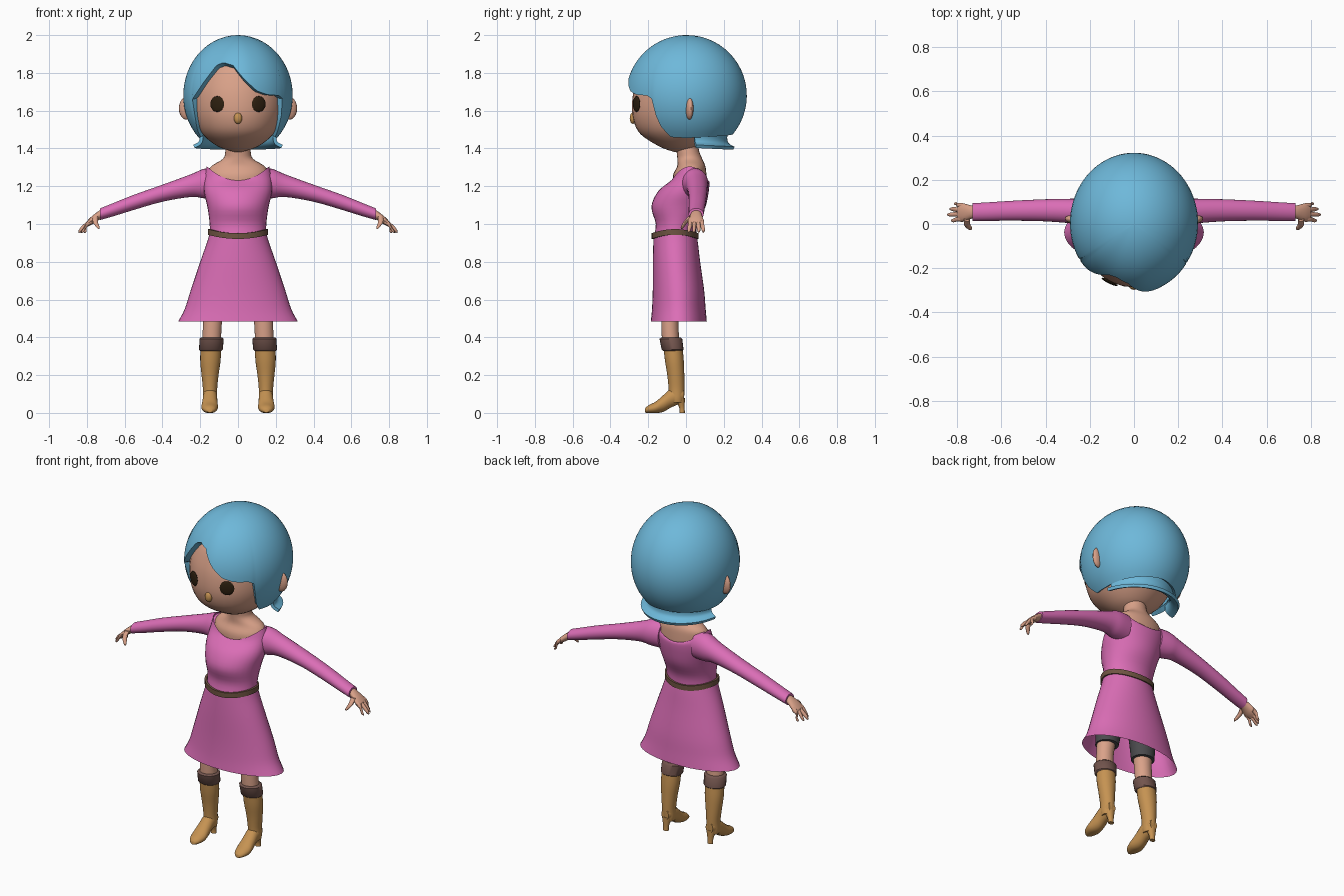
import bpy, bmesh
from math import sin, cos, pi, radians, degrees, acos, exp
from mathutils import Vector, Matrix

cube = bpy.data.objects.get("Cube")
if cube:
    bpy.data.objects.remove(cube, do_unlink=True)


def material(name, rgb):
    m = bpy.data.materials.new(name)
    m.use_nodes = True
    m.diffuse_color = (*rgb, 1)
    bsdf = m.node_tree.nodes["Principled BSDF"]
    bsdf.inputs["Base Color"].default_value = (*rgb, 1)
    bsdf.inputs["Roughness"].default_value = 0.8
    return m


SKIN = material("skin", (0.70, 0.36, 0.25))
HAIR = material("blue hair", (0.155, 0.48, 0.70))
PINK = material("pink cloth", (0.71, 0.155, 0.47))
TAN = material("tan leather", (0.56, 0.29, 0.085))
CUFF = material("brown cuff", (0.17, 0.09, 0.075))
BELT = material("belt brown", (0.16, 0.09, 0.055))
DARK = material("eye brown", (0.026, 0.014, 0.005))
GREY = material("grey shorts", (0.07, 0.07, 0.075))


def finish(name, bm, mat, mirror=False, thick=0):
    bmesh.ops.remove_doubles(bm, verts=bm.verts, dist=1e-5)
    bmesh.ops.recalc_face_normals(bm, faces=bm.faces)
    me = bpy.data.meshes.new(name)
    bm.to_mesh(me)
    bm.free()
    me.materials.append(mat)
    me.polygons.foreach_set("use_smooth", [True] * len(me.polygons))
    me.set_sharp_from_angle(angle=radians(45))
    ob = bpy.data.objects.new(name, me)
    bpy.context.collection.objects.link(ob)
    if thick:
        mod = ob.modifiers.new("Thickness", "SOLIDIFY")
        mod.thickness = thick
        mod.offset = -1
        ob.modifiers.new("Crisp rim", "EDGE_SPLIT").split_angle = radians(45)
    if mirror:
        ob.modifiers.new("Mirror", "MIRROR")
    return ob


def grid(name, rows, mat, closed=True, caps=True, **kw):
    """Skin a list of point rows with quads."""
    bm = bmesh.new()
    vs = [[bm.verts.new(p) for p in row] for row in rows]
    n = len(rows[0])
    for a, b in zip(vs, vs[1:]):
        for i in range(n if closed else n - 1):
            j = (i + 1) % n
            bm.faces.new((a[i], a[j], b[j], b[i]))
    if closed and caps:
        bm.faces.new(vs[0])
        bm.faces.new(vs[-1])
    return finish(name, bm, mat, **kw)


def spline(keys, steps):
    """Catmull-Rom through tuples of equal length."""
    out = []
    for i in range(len(keys) - 1):
        p0, p1 = keys[max(i - 1, 0)], keys[i]
        p2, p3 = keys[i + 1], keys[min(i + 2, len(keys) - 1)]
        for k in range(steps):
            t = k / steps
            out.append(tuple(
                b + 0.5 * t * (c - a + t * (2*a - 5*b + 4*c - d + t * (3*(b - c) + d - a)))
                for a, b, c, d in zip(p0, p1, p2, p3)))
    return out + [keys[-1]]


def loft(name, axis, keys, mat, n=24, steps=4, **kw):
    """Ellipse rings along an axis: (position, centre u, centre v, radius u, radius v[, dip])."""
    rows = []
    for pos, cu, cv, ru, rv, *dip in spline(keys, steps):
        row = []
        for i in range(n):
            a = 2 * pi * i / n
            u, v = cu + max(ru, 0) * sin(a), cv - max(rv, 0) * cos(a)
            p = pos - (dip[0] * cos(a) ** 2 if dip else 0)
            row.append({"x": (p, u, v), "y": (u, p, max(v, 0)), "z": (u, v, p)}[axis])
        rows.append(row)
    return grid(name, rows, mat, **kw)


def ball(name, centre, radii, mat, yaw=0, n=16, **kw):
    bm = bmesh.new()
    mx = (Matrix.Translation(centre) @ Matrix.Rotation(yaw, 4, "Z")
          @ Matrix.Diagonal((*radii, 1)))
    bmesh.ops.create_uvsphere(bm, u_segments=n, v_segments=n // 2 + 2, radius=1, matrix=mx)
    return finish(name, bm, mat, **kw)


# Head, neck and face
loft("head", "z", [(1.382, 0, -.045, .02, .02), (1.41, 0, -.04, .105, .10),
                   (1.475, 0, -.05, .188, .19), (1.555, 0, -.04, .23, .24),
                   (1.65, 0, -.03, .245, .255), (1.75, 0, -.02, .235, .245),
                   (1.85, 0, -.01, .18, .205), (1.92, 0, 0, .07, .08)], SKIN, n=32)
loft("neck", "z", [(1.45, 0, .0, .06, .06), (1.385, 0, .01, .067, .06),
                   (1.345, 0, .02, .08, .066), (1.305, 0, .028, .142, .075),
                   (1.26, 0, .02, .16, .088), (1.2, 0, .02, .15, .09)], SKIN)
ball("eyes", (.11, -.262, 1.635), (.041, .008, .042), DARK, yaw=radians(26), n=12, mirror=True)
ball("nose", (0, -.281, 1.56), (.022, .017, .03), TAN, n=12)
ball("ears", (.272, .018, 1.612), (.042, .02, .06), SKIN, yaw=radians(12), mirror=True)

# Hair cap: an ellipsoid shell trimmed by a hairline that sweeps across the brow
HAIRLINE = [(-180, 1.475), (-90, 1.455), (-69, 1.46), (-60, 1.53), (-57, 1.66), (-49, 1.70),
            (-40, 1.76), (-28, 1.84), (-19, 1.855), (-6, 1.84), (8, 1.76), (20, 1.705),
            (32, 1.685), (49, 1.68), (55, 1.66), (58, 1.53), (68, 1.46), (90, 1.455), (180, 1.475)]


def hairline(deg):
    for (a, za), (b, zb) in zip(HAIRLINE, HAIRLINE[1:]):
        if a <= deg <= b:
            return za + (zb - za) * (deg - a) / (b - a)


ROWS, COLS = 20, 120
cap = []
for r in range(ROWS + 1):
    row = []
    for c in range(COLS):
        a = -pi + 2 * pi * c / COLS
        deg = degrees(a)
        phi = acos((hairline(deg) - 1.68) / .32) * r / ROWS
        swell = 1 - .04 * exp(-((deg + 32) / 18) ** 2) + .015 * exp(-((deg - 8) / 12) ** 2)
        s = sin(phi) * swell
        row.append((.29 * s * sin(a), -.318 * s * cos(a) + .004, 1.68 + .32 * cos(phi)))
    cap.append(row)
grid("hair_cap", cap, HAIR, caps=False, thick=.03)

# Upturned hair ends around the nape
flip = []
for z, rx, ry in spline([(1.51, .205, .215), (1.46, .19, .20), (1.425, .20, .215),
                         (1.405, .235, .25)], 3):
    flip.append([(rx * sin(a), ry * cos(a), z - .012 * cos(a) * (z < 1.45))
                 for a in (radians(-78 + 6 * i) for i in range(27))])
grid("hair_flip", flip, HAIR, closed=False, thick=.018)

# Dress
loft("dress_bodice", "z", [(.93, 0, -.058, .15, .113, 0), (1.0, 0, -.05, .15, .11, 0),
                           (1.09, 0, -.04, .162, .143, 0), (1.17, 0, -.015, .18, .135, 0),
                           (1.25, 0, .016, .178, .108, .03), (1.305, 0, .02, .165, .097, .075)],
     PINK, n=32, caps=False)
loft("dress_skirt", "z", [(.95, 0, -.058, .15, .113), (.9, 0, -.055, .165, .118),
                          (.8, 0, -.05, .2, .125), (.65, 0, -.04, .25, .136),
                          (.55, 0, -.038, .282, .142), (.485, 0, -.038, .316, .148)],
     PINK, n=40, caps=False)
loft("sleeves", "x", [(.11, .04, 1.215, .07, .082), (.18, .05, 1.214, .068, .078),
                      (.25, .057, 1.203, .058, .06), (.4, .062, 1.163, .05, .045),
                      (.55, .06, 1.115, .045, .04), (.66, .056, 1.076, .042, .035),
                      (.73, .054, 1.052, .04, .031)], PINK, mirror=True)

# Belt: a band that rises over the hips
band = []
for dz, grow in ((-.015, .0), (-.015, .012), (.015, .012), (.015, .0), (-.015, .0)):
    band.append([((.148 + grow) * sin(a), -.058 - (.112 + grow) * cos(a),
                  .936 + .022 * sin(a) ** 2 + dz) for a in (2 * pi * i / 40 for i in range(40))])
grid("belt", band, BELT, caps=False)

# Hands
loft("palms", "x", [(.69, .054, 1.066, .028, .024), (.735, .054, 1.046, .03, .024),
                    (.775, .052, 1.018, .042, .022), (.80, .052, 1.0, .038, .015)],
     SKIN, n=16, mirror=True)
for name, y, tip in (("little", .085, .815), ("ring", .065, .835),
                     ("middle", .044, .845), ("index", .022, .828)):
    spread = y + (y - .052) * .2
    loft(name + "_fingers", "x", [(.775, y, 1.015, .011, .015), (.80, y, .998, .011, .015),
                                  (tip - .012, spread, .97, .009, .013),
                                  (tip, spread, .958, .003, .005)],
         SKIN, n=10, steps=3, mirror=True)
loft("thumbs", "z", [(1.04, .755, .025, .014, .014), (1.01, .755, -.002, .014, .012),
                     (.985, .742, -.018, .010, .009), (.974, .737, -.023, .004, .004)],
     SKIN, n=10, steps=3, mirror=True)

# Legs and shorts
loft("legs", "z", [(.36, .14, -.08, .05, .046), (.48, .135, -.085, .05, .046),
                   (.62, .12, -.075, .06, .055)], SKIN, mirror=True)
loft("shorts", "z", [(.525, .128, -.078, .066, .062), (.65, .115, -.07, .075, .07),
                     (.85, .08, -.06, .078, .085)], GREY, mirror=True)

# Boots
loft("boot_cuffs", "z", [(.328, .143, -.07, .056, .05), (.335, .143, -.071, .063, .058),
                         (.392, .14, -.08, .064, .06), (.4, .14, -.08, .055, .05)],
     CUFF, steps=1, mirror=True)
loft("boot_shafts", "z", [(.36, .143, -.07, .054, .05), (.28, .146, -.062, .054, .05),
                          (.2, .148, -.054, .045, .045), (.13, .148, -.05, .038, .042),
                          (.08, .148, -.05, .038, .04), (.055, .148, -.048, .034, .034)],
     TAN, mirror=True)
loft("boot_feet", "y", [(-.218, .15, .012, .014, .01), (-.2, .15, .019, .032, .02),
                        (-.16, .15, .029, .044, .031), (-.12, .149, .05, .041, .044),
                        (-.08, .148, .078, .038, .05), (-.04, .148, .092, .036, .046),
                        (-.01, .148, .095, .024, .03)], TAN, n=20, mirror=True)
loft("boot_heels", "z", [(0, .148, -.02, .017, .014), (.03, .148, -.022, .018, .015),
                         (.08, .148, -.034, .031, .028)], TAN, n=14, mirror=True)
